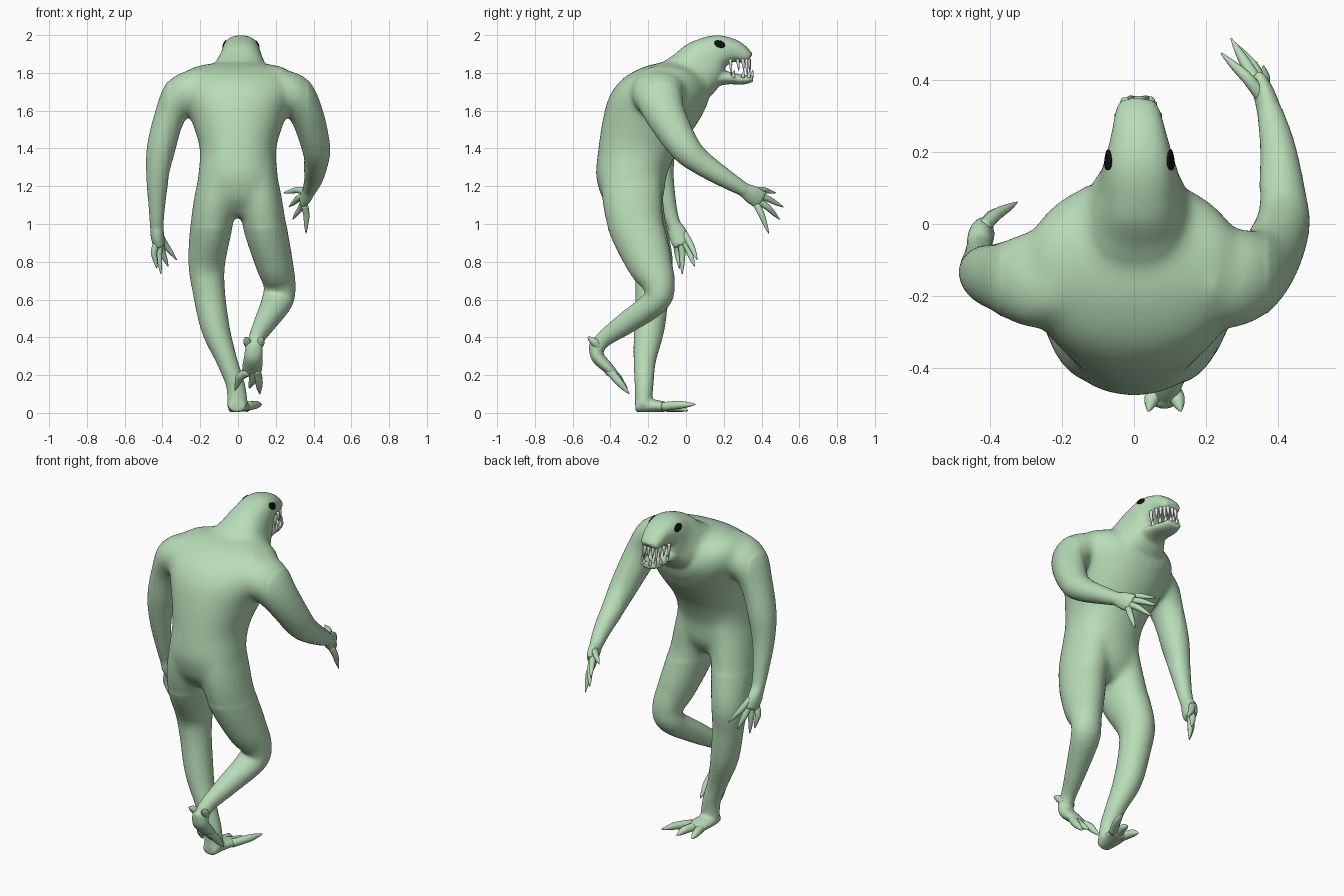
import bpy, bmesh, math
from mathutils import Vector


def material(name, rgb):
    m = bpy.data.materials.new(name)
    m.diffuse_color = (*rgb, 1)
    return m


GREEN = material("pale_green_skin", (0.48, 0.72, 0.48))
BLACK = material("black_eye", (0.005, 0.005, 0.005))
BONE = material("tooth_grey", (0.78, 0.76, 0.76))


def catmull(a, b, c, d, t):
    return [0.5 * (2*q + (r-p)*t + (2*p-5*q+4*r-s)*t*t + (3*q-p-3*r+s)*t**3)
            for p, q, r, s in zip(a, b, c, d)]


def loft(bm, rings, n=24, sub=5, axis=None, e=1.0):
    """Closed tube through rings (x, y, z, width, depth); e < 1 squares the section."""
    rings = [tuple(r) if len(r) == 5 else (*r, r[3]) for r in rings]
    k = len(rings)
    pts = []
    for i in range(k - 1):
        quad = (rings[max(i-1, 0)], rings[i], rings[i+1], rings[min(i+2, k-1)])
        pts += [catmull(*quad, j / sub) for j in range(sub)]
    pts.append(list(rings[-1]))

    def power(c):
        return math.copysign(abs(c) ** e, c)
    loops = []
    for i, p in enumerate(pts):
        t = axis or (Vector(pts[min(i+1, len(pts)-1)][:3]) - Vector(pts[max(i-1, 0)][:3])).normalized()
        u = Vector((1, 0, 0))
        u = (u - t * t.dot(u)).normalized()
        v = t.cross(u)
        loops.append([bm.verts.new(Vector(p[:3]) + u * p[3] * power(math.cos(a)) + v * p[4] * power(math.sin(a)))
                      for a in (2 * math.pi * (j + .5) / n for j in range(n))])
    for a, b in zip(loops, loops[1:]):
        for j in range(n):
            bm.faces.new((a[j], a[(j+1) % n], b[(j+1) % n], b[j]))
    bm.faces.new(loops[0][::-1])
    bm.faces.new(loops[-1])


def finish(bm, name, mat):
    bmesh.ops.recalc_face_normals(bm, faces=bm.faces)
    me = bpy.data.meshes.new(name)
    bm.to_mesh(me)
    bm.free()
    me.materials.append(mat)
    for f in me.polygons:
        f.use_smooth = True
    ob = bpy.data.objects.new(name, me)
    bpy.context.collection.objects.link(ob)
    return ob


# Body: overlapping lofts fused by a voxel remesh
bm = bmesh.new()
# torso
loft(bm, [(0, -.27, 1.04, .09, .09), (0, -.28, 1.12, .185, .155), (0, -.288, 1.2, .212, .178),
          (0, -.288, 1.27, .21, .19), (0, -.25, 1.4, .203, .215), (0, -.185, 1.55, .248, .257),
          (0, -.14, 1.68, .298, .265), (0, -.115, 1.77, .3, .22), (0, -.1, 1.825, .25, .14),
          (0, -.1, 1.85, .15, .06)], 40, axis=Vector((0, 0, 1)), e=.93)
# neck, skull and upper jaw
loft(bm, [(0, -.09, 1.70, .2, .15), (.01, .02, 1.775, .16, .148), (.015, .1, 1.855, .117, .135),
          (.015, .17, 1.908, .098, .096), (.013, .25, 1.916, .077, .063), (.01, .315, 1.89, .061, .04),
          (.01, .338, 1.877, .048, .026)], 32, e=.84)
# lower jaw
loft(bm, [(.015, .1, 1.77, .09, .06), (.015, .21, 1.774, .076, .036), (.012, .3, 1.764, .062, .026),
          (.01, .355, 1.772, .048, .02)])
# arms
loft(bm, [(.2, -.15, 1.71, .1, .13), (.29, -.15, 1.695, .105, .14), (.362, -.11, 1.58, .09, .108),
          (.41, -.01, 1.41, .078, .083), (.412, .08, 1.325, .066), (.4, .21, 1.24, .05),
          (.378, .31, 1.18, .037)])
loft(bm, [(-.2, -.15, 1.71, .1, .13), (-.29, -.155, 1.69, .105, .135), (-.36, -.15, 1.57, .083, .1),
          (-.405, -.14, 1.4, .078, .083), (-.425, -.125, 1.25, .061), (-.43, -.09, 1.08, .043),
          (-.43, -.06, .98, .036)])
# raised leg and foot
loft(bm, [(.095, -.285, 1.3, .1, .16), (.118, -.285, 1.15, .112, .163), (.14, -.265, 1.0, .115, .15),
          (.19, -.195, .8, .1, .122), (.22, -.145, .68, .085, .088), (.207, -.162, .59, .083, .072),
          (.145, -.31, .48, .06, .06), (.098, -.43, .395, .042, .045), (.088, -.475, .34, .042, .04)])
loft(bm, [(.085, -.48, .37, .045, .034), (.082, -.47, .3, .05, .036), (.075, -.415, .24, .055, .03),
          (.068, -.375, .2, .05, .022)])
# standing leg and foot
loft(bm, [(-.095, -.285, 1.3, .1, .16), (-.118, -.28, 1.15, .112, .16), (-.14, -.25, 1.0, .112, .148),
          (-.165, -.18, .8, .098, .112), (-.155, -.178, .65, .086, .09), (-.12, -.195, .45, .076, .082),
          (-.06, -.218, .28, .056, .06), (-.014, -.222, .15, .05, .05), (-.002, -.225, .04, .056, .045)])
loft(bm, [(-.005, -.268, .035, .045, .032), (-.002, -.18, .038, .055, .034), (.016, -.09, .03, .06, .024)])
# palms
loft(bm, [(.38, .3, 1.185, .036), (.365, .35, 1.155, .031, .05), (.345, .4, 1.125, .024, .052)])
loft(bm, [(-.43, -.065, 1.0, .036), (-.427, -.04, .94, .036, .052), (-.417, -.022, .885, .032, .046)])
bits = finish(bm, "body_source", GREEN)
rm = bits.modifiers.new("fuse", "REMESH")
rm.mode, rm.voxel_size = "VOXEL", 0.009
sm = bits.modifiers.new("soften", "SMOOTH")
sm.factor, sm.iterations = 0.5, 6

# Blend hips, shoulders and neck base further on the fused mesh
bpy.context.view_layer.update()
bm = bmesh.new()
bm.from_object(bits, bpy.context.evaluated_depsgraph_get())
bpy.data.objects.remove(bits)
blend = [v for v in bm.verts if .98 < v.co.z < 1.87 and abs(v.co.x) < .37 and v.co.y < .1]
for _ in range(45):
    bmesh.ops.smooth_vert(bm, verts=blend, factor=.5, use_axis_x=True, use_axis_y=True, use_axis_z=True)
body = finish(bm, "body", GREEN)


# Fingers and toes: bent tapering claws (base, knuckle, tip)
def digit(bm, base, mid, tip, r):
    loft(bm, [(*base, r), (*mid, r * .9), (*Vector(mid).lerp(Vector(tip), .55), r * .6), (*tip, r * .12)], 12, 4)


bm = bmesh.new()
for b, m, t in [((.365, .34, 1.165), (.32, .4, 1.18), (.242, .475, 1.165)),
                ((.35, .38, 1.15), (.32, .43, 1.135), (.27, .515, 1.09)),
                ((.35, .385, 1.12), (.335, .43, 1.09), (.29, .495, 1.025)),
                ((.352, .375, 1.1), (.362, .4, 1.05), (.36, .438, .95))]:
    digit(bm, b, m, t, .019)
finish(bm, "right_fingers", GREEN)

bm = bmesh.new()
for b, m, t in [((-.42, -.01, .95), (-.385, .025, .89), (-.325, .06, .81)),
                ((-.41, -.005, .9), (-.4, .018, .85), (-.37, .045, .775)),
                ((-.415, -.025, .9), (-.418, -.02, .84), (-.408, -.02, .735)),
                ((-.43, -.05, .9), (-.445, -.045, .85), (-.43, -.035, .765))]:
    digit(bm, b, m, t, .019)
finish(bm, "left_fingers", GREEN)

bm = bmesh.new()
for b, m, t in [((-.02, -.12, .03), (-.03, -.055, .025), (-.035, -.005, .01)),
                ((.015, -.11, .032), (.04, -.045, .028), (.055, .01, .012)),
                ((.045, -.12, .034), (.09, -.04, .042), (.125, .05, .045)),
                ((.055, -.41, .22), (.01, -.365, .19), (-.015, -.31, .12)),
                ((.075, -.4, .22), (.08, -.365, .18), (.06, -.31, .13)),
                ((.095, -.41, .23), (.11, -.36, .17), (.115, -.3, .1)),
                ((.065, -.46, .35), (.05, -.485, .375), (.04, -.52, .4)),
                ((.105, -.46, .35), (.12, -.485, .375), (.13, -.52, .402))]:
    digit(bm, b, m, t, .024)
finish(bm, "toes", GREEN)

# Teeth: cones along both U-shaped jaws
bm = bmesh.new()
for row, n, z0, length in (("upper", 11, 1.872, -.068), ("lower", 8, 1.775, .046)):
    for i in range(n):
        a = math.pi * i / (n - 1)
        side, fwd = math.cos(a), math.sin(a) ** .8
        y = (.235 if row == "upper" else .25) + .1 * fwd
        x = .012 + .064 * math.copysign(abs(side) ** .7, side) * (1 - .1 * fwd)
        s = 1.35 if row == "upper" and i in (0, 3, n - 4, n - 1) else .95
        loft(bm, [(x, y, z0, .0105), (x * 1.03, y + .003, z0 + length * s * .5, .0072),
                  (x, y + .006, z0 + length * s, .0008)], 8, 3)
finish(bm, "teeth", BONE)

# Eyes: thin oval patches projected on the head
bpy.context.view_layer.update()
skin = body.evaluated_get(bpy.context.evaluated_depsgraph_get())
bm = bmesh.new()
for s in (-1, 1):
    def project(u, v):
        y, z = .178 + u * .94 + v * .34, 1.951 - u * .34 + v * .94
        hit, loc, nor, _ = skin.ray_cast(Vector((.5 * s, y, z)), Vector((-s, 0, 0)))
        return bm.verts.new(loc + nor * .003 if hit else (.09 * s, y, z))
    rows = [[project(.029 * r * math.cos(a), .017 * r * math.sin(a))
             for a in (2 * math.pi * j / 24 for j in range(24))] for r in (1, .7, .35)]
    for p, q in zip(rows, rows[1:]):
        for j in range(24):
            f = (p[j], p[(j+1) % 24], q[(j+1) % 24], q[j])
            bm.faces.new(f if s > 0 else f[::-1])
    bm.faces.new(rows[-1])
eyes = finish(bm, "eyes", BLACK)
th = eyes.modifiers.new("thickness", "SOLIDIFY")
th.thickness, th.offset = .005, 0
